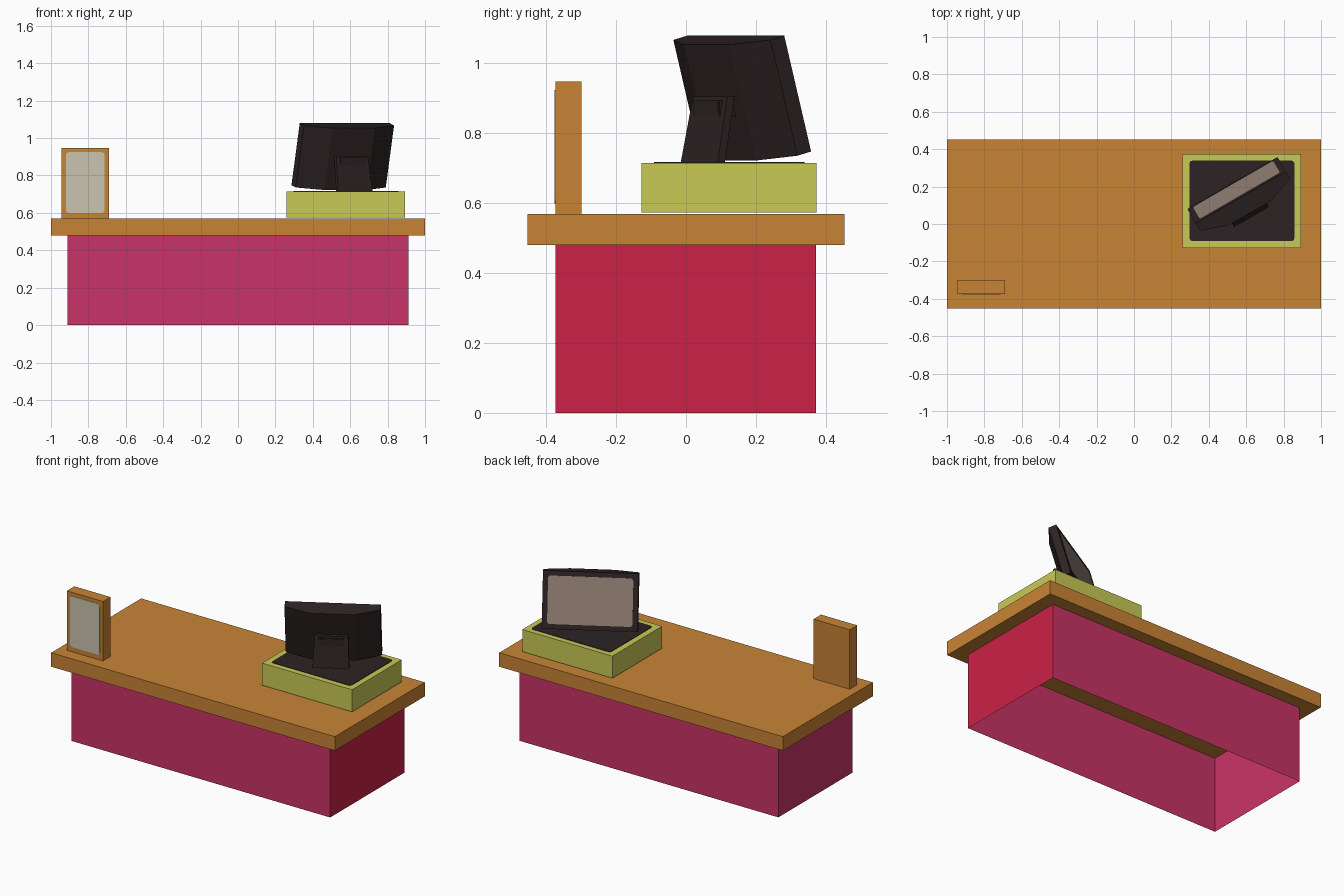
import bpy, bmesh, math
from mathutils import Matrix, Vector

if "Cube" in bpy.data.objects:
    bpy.data.objects.remove(bpy.data.objects["Cube"])


def material(name, r, g, b):
    lin = [((c / 255 + 0.055) / 1.055) ** 2.4 if c > 10 else c / 255 / 12.92 for c in (r, g, b)]
    m = bpy.data.materials.new(name)
    m.diffuse_color = (*lin, 1)
    m.use_nodes = True
    m.node_tree.nodes["Principled BSDF"].inputs["Base Color"].default_value = m.diffuse_color
    return m


WOOD = material("orange wood", 201, 132, 53)
PINK = material("pink panel", 201, 52, 103)
RED = material("red panel", 202, 34, 70)
LIME = material("yellow green", 201, 202, 86)
DARK = material("dark plastic", 45, 35, 35)
GLASS = material("screen taupe", 149, 130, 119)
PAPER = material("paper beige", 202, 196, 176)


def finish(name, bm, mats, matrix=Matrix()):
    mesh = bpy.data.meshes.new(name)
    bm.to_mesh(mesh)
    bm.free()
    for m in mats:
        mesh.materials.append(m)
    ob = bpy.data.objects.new(name, mesh)
    ob.matrix_world = matrix
    bpy.context.collection.objects.link(ob)
    return ob


def box_bm(lo, hi):
    bm = bmesh.new()
    bmesh.ops.create_cube(bm, size=1)
    lo, hi = Vector(lo), Vector(hi)
    for v in bm.verts:
        v.co = Vector([lo[i] + (v.co[i] + 0.5) * (hi[i] - lo[i]) for i in range(3)])
    bm.normal_update()
    return bm


def box(name, lo, hi, mat, matrix=Matrix()):
    return finish(name, box_bm(lo, hi), [mat], matrix)


def extrude_profile(bm, pts, offset):
    face = bm.faces.new([bm.verts.new(p) for p in pts])
    ext = bmesh.ops.extrude_face_region(bm, geom=[face], use_keep_orig=True)
    new = [g for g in ext["geom"] if isinstance(g, bmesh.types.BMVert)]
    bmesh.ops.translate(bm, verts=new, vec=offset)
    bmesh.ops.recalc_face_normals(bm, faces=bm.faces)


def plate(name, w, h, r, thick, matrix, mat):
    """Thin rounded rectangle in local XY, rising along +Z."""
    pts = []
    for i, (sx, sy) in enumerate(((1, 1), (-1, 1), (-1, -1), (1, -1))):
        for k in range(4):
            a = math.radians(90 * i + 30 * k)
            pts.append((sx * (w / 2 - r) + r * math.cos(a), sy * (h / 2 - r) + r * math.sin(a), 0))
    bm = bmesh.new()
    extrude_profile(bm, pts, (0, 0, thick))
    return finish(name, bm, [mat], matrix)


def turn(deg, axis):
    return Matrix.Rotation(math.radians(deg), 4, axis)


# Counter base: four thin walls, open below, right end red
bm = box_bm((-0.912, -0.374, 0), (0.912, 0.372, 0.48))
bmesh.ops.delete(bm, geom=[f for f in bm.faces if abs(f.normal.z) > 0.5], context="FACES")
for f in bm.faces:
    f.material_index = 1 if f.normal.x > 0.5 else 0
finish("counter_base", bm, [PINK, RED])

# Counter top
box("counter_top", (-1, -0.453, 0.48), (1, 0.453, 0.569), WOOD)

# Standing picture frame
box("sign_frame", (-0.945, -0.374, 0.569), (-0.69, -0.299, 0.948), WOOD)
plate("sign_paper", 0.208, 0.325, 0.015, 0.002,
      Matrix.Translation((-0.8165, -0.374, 0.762)) @ turn(90, "X"), PAPER)

# Pedestal box with dark mat
box("pedestal_box", (0.258, -0.127, 0.574), (0.893, 0.373, 0.715), LIME)
plate("pedestal_mat", 0.56, 0.43, 0.015, 0.003, Matrix.Translation((0.577, 0.124, 0.715)), DARK)

# Monitor body: bulged-back profile, origin at the bottom of the screen face
heading = turn(30, "Z")
pose = Matrix.Translation((0.5265, 0.219, 0.748)) @ heading @ turn(15, "X")
half = [(0.278, 0), (0.278, -0.047), (0.13, -0.1)]
profile = [(x, y, 0) for x, y in half] + [(-x, y, 0) for x, y in reversed(half)]
bm = bmesh.new()
extrude_profile(bm, profile, (0, 0, 0.343))
finish("monitor_body", bm, [DARK], pose)
plate("monitor_screen", 0.495, 0.285, 0.015, 0.002,
      pose @ Matrix.Translation((0, 0, 0.172)) @ turn(-90, "X"), GLASS)

# Stand leg, leaning forward to the monitor back
stand = Matrix.Translation((0.622, 0.048, 0.715)) @ heading
bm = box_bm((-0.106, -0.012, 0), (0.106, 0.012, 0.19))
for v in bm.verts:
    if v.co.z > 0.1:
        v.co.y += 0.036
        v.co.x *= 0.92
finish("stand_leg", bm, [DARK], stand)

# Hinge joining leg and monitor
box("stand_hinge", (-0.075, 0.012, 0.135), (0.075, 0.08, 0.18), DARK, stand)
box("hinge_cover", (-0.07, 0.01, 0.145), (0.07, 0.04, 0.175), DARK, stand)
